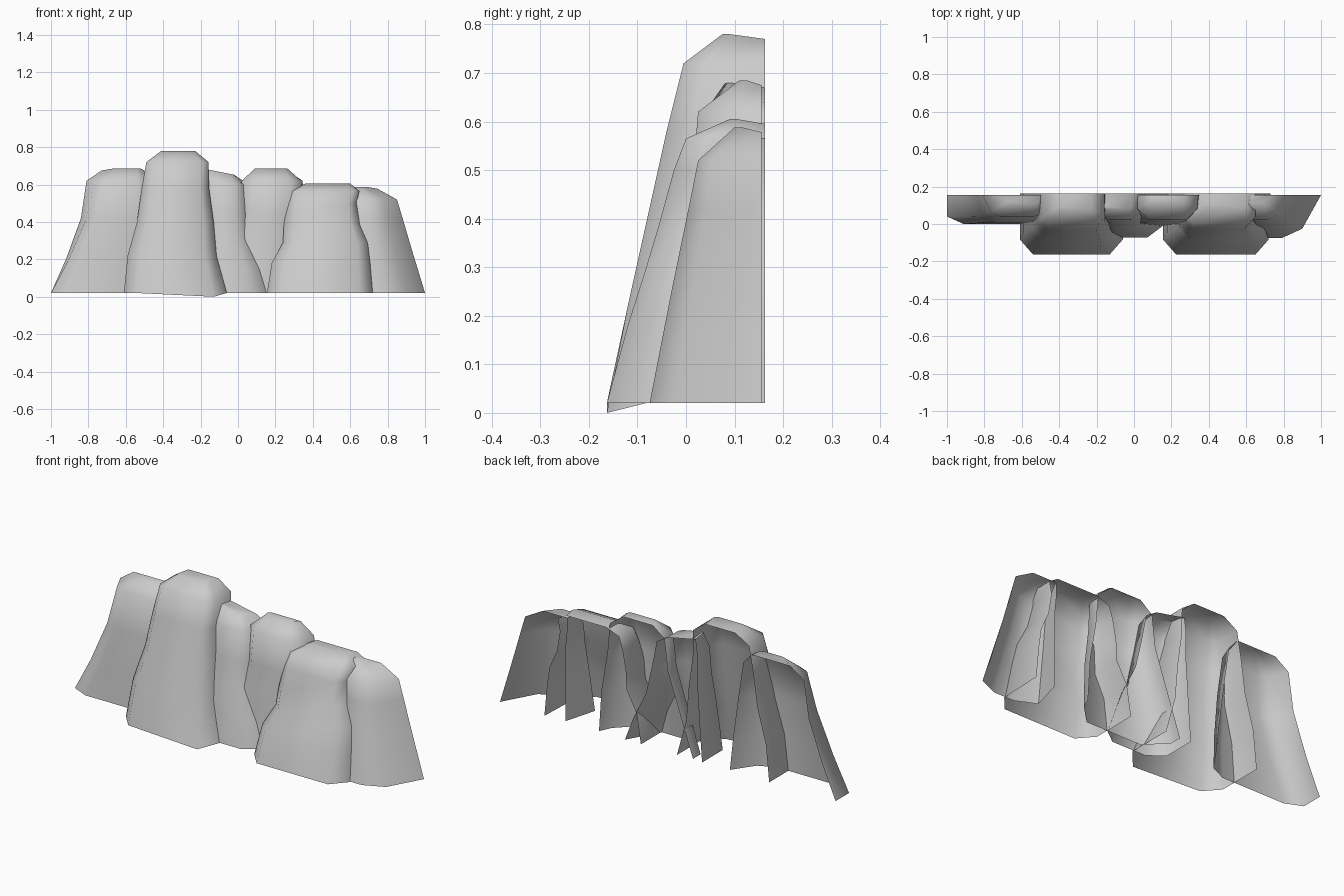
import bpy
import bmesh
import math

cube = bpy.data.objects.get("Cube")
if cube:
    bpy.data.objects.remove(cube, do_unlink=True)

stone = bpy.data.materials.new("grey stone")
stone.use_nodes = True
stone.diffuse_color = (0.6, 0.6, 0.6, 1)
stone.node_tree.nodes["Principled BSDF"].inputs["Base Color"].default_value = (0.6, 0.6, 0.6, 1)


def blend(pair, t):
    return pair[0] + (pair[1] - pair[0]) * t


def pillar(name, rings, back, chamfer, right_taper=(0, 0), left_taper=(0, 0), dip=0, slope=0):
    """Thin rock shell, open at the back and below.
    rings: (height, right edge, left edge, front depth), from base to crest.
    tapers: how far the front is narrower than the back, at base and crest."""
    bm = bmesh.new()
    loops = []
    for i, (z, x0, x1, front) in enumerate(rings):
        t = i / (len(rings) - 1)
        crest = t == 1
        cx, cy = chamfer[0] * (1 - 0.6 * t), chamfer[1] * (1 - 0.6 * t)
        if crest:
            cx, cy = 0.02, 0.015
        f0, f1 = x0 + blend(right_taper, t), x1 - blend(left_taper, t)
        outline = [(x0, back), (f0, front + cy), (f0 + cx, front),
                   (f1 - cx, front), (f1, front + cy), (x1, back)]
        loop = []
        for x, y in outline:
            h = z
            if crest:
                h -= slope * (x - x0) + (0.01 if y == back else 0)
            loop.append(bm.verts.new((x, y, h)))
        loops.append(loop)
    loops[0][3].co.z -= dip
    # walls between neighbouring rings, then the top
    for low, high in zip(loops, loops[1:]):
        for k in range(5):
            bm.faces.new((low[k], low[k + 1], high[k + 1], high[k]))
    bm.faces.new(loops[-1])
    mesh = bpy.data.meshes.new(name)
    bm.to_mesh(mesh)
    bm.free()
    mesh.materials.append(stone)
    obj = bpy.data.objects.new(name, mesh)
    bpy.context.collection.objects.link(obj)
    bpy.ops.object.select_all(action="DESELECT")
    obj.select_set(True)
    bpy.context.view_layer.objects.active = obj
    bpy.ops.object.shade_smooth_by_angle(angle=math.radians(65))


# Outer rock on the right
pillar("right_end_rock", [
    (0.02, -1.0, -0.37, 0.0), (0.2, -0.92, -0.39, 0.005), (0.42, -0.84, -0.42, 0.015),
    (0.62, -0.81, -0.45, 0.04), (0.685, -0.73, -0.5, 0.105)], 0.155, (0.09, 0.04),
    right_taper=(0, 0.06), left_taper=(0.08, 0.02))

# Tallest rock
pillar("tall_rock", [
    (0.02, -0.61, -0.06, -0.163), (0.22, -0.59, -0.115, -0.12), (0.4, -0.54, -0.13, -0.08),
    (0.58, -0.515, -0.155, -0.04), (0.72, -0.49, -0.157, -0.005),
    (0.78, -0.41, -0.23, 0.075)], 0.163, (0.07, 0.08), dip=0.02)

# Narrow rock in the middle, splayed towards the back
pillar("middle_rock", [
    (0.02, -0.21, 0.25, -0.073), (0.15, -0.2, 0.2, -0.055), (0.3, -0.19, 0.125, -0.03),
    (0.45, -0.18, 0.09, 0.0), (0.6, -0.18, 0.06, 0.025),
    (0.682, -0.17, 0.0, 0.08)], 0.163, (0.08, 0.06), left_taper=(0.1, 0.02), slope=0.2)

# Rock set back behind the middle
pillar("rear_rock", [
    (0.02, -0.15, 0.41, -0.01), (0.25, -0.07, 0.395, 0.0), (0.45, 0.0, 0.36, 0.01),
    (0.62, 0.02, 0.345, 0.025), (0.685, 0.09, 0.265, 0.11)], 0.155, (0.1, 0.1),
    left_taper=(0.03, 0))

# Wide rock on the left
pillar("wide_rock", [
    (0.02, 0.155, 0.73, -0.163), (0.18, 0.18, 0.715, -0.12), (0.29, 0.24, 0.7, -0.085),
    (0.39, 0.245, 0.655, -0.055), (0.5, 0.265, 0.637, -0.025), (0.565, 0.285, 0.65, 0.0),
    (0.605, 0.36, 0.6, 0.09)], 0.163, (0.07, 0.08), left_taper=(0.01, 0))

# Outer rock on the left
pillar("left_end_rock", [
    (0.02, 0.61, 1.0, -0.075), (0.25, 0.61, 0.93, -0.03), (0.42, 0.61, 0.88, 0.005),
    (0.52, 0.6, 0.85, 0.025), (0.588, 0.6, 0.745, 0.1)], 0.155, (0.11, 0.05),
    right_taper=(-0.05, -0.02), left_taper=(0.1, 0.06))
